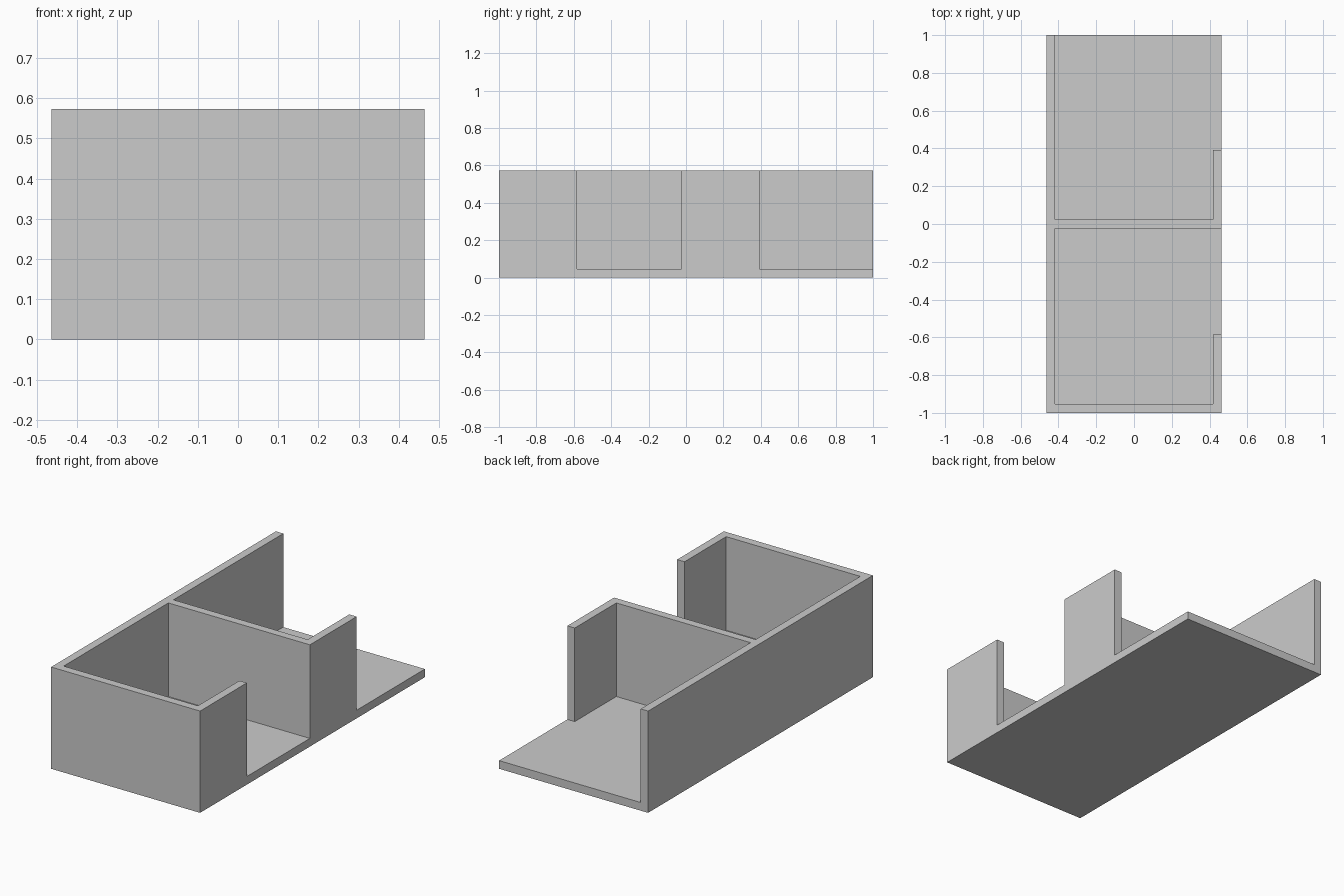
import bpy, bmesh

if "Cube" in bpy.data.objects:
    bpy.data.objects.remove(bpy.data.objects["Cube"])

W, L, H = 0.464, 1.0, 0.573      # half width, half length, height
T = 0.046                        # wall and floor thickness


def prism(name, outline, z0, z1):
    """Extrude a flat plan outline from z0 to z1."""
    bm = bmesh.new()
    face = bm.faces.new([bm.verts.new((x, y, z0)) for x, y in outline])
    top = bmesh.ops.extrude_face_region(bm, geom=[face])["geom"]
    bmesh.ops.translate(bm, vec=(0, 0, z1 - z0),
                        verts=[v for v in top if isinstance(v, bmesh.types.BMVert)])
    bmesh.ops.recalc_face_normals(bm, faces=bm.faces)
    mesh = bpy.data.meshes.new(name)
    bm.to_mesh(mesh)
    bm.free()
    obj = bpy.data.objects.new(name, mesh)
    bpy.context.collection.objects.link(obj)
    return obj


# Solid block that the rooms are hollowed from
shell = prism("two_bay_shell", [(-W, -L), (W, -L), (W, L), (-W, L)], 0, H)

# Each bay: an open-topped room plus a doorway through the right wall
inner, out = W - T, W + 0.1
for name, start, end in (("front_bay", -L + T, -0.023), ("back_bay", 0.023, L + 0.1)):
    door = start + 0.37
    cutter = prism(name + "_cutter",
                   [(-inner, start), (inner, start), (inner, door),
                    (out, door), (out, end), (-inner, end)], T, H + 0.1)
    cutter.hide_render = True
    mod = shell.modifiers.new(name, 'BOOLEAN')
    mod.operation = 'DIFFERENCE'
    mod.solver = 'EXACT'
    mod.object = cutter
    bpy.context.view_layer.objects.active = shell
    bpy.ops.object.modifier_apply(modifier=mod.name)
    bpy.data.objects.remove(cutter)
